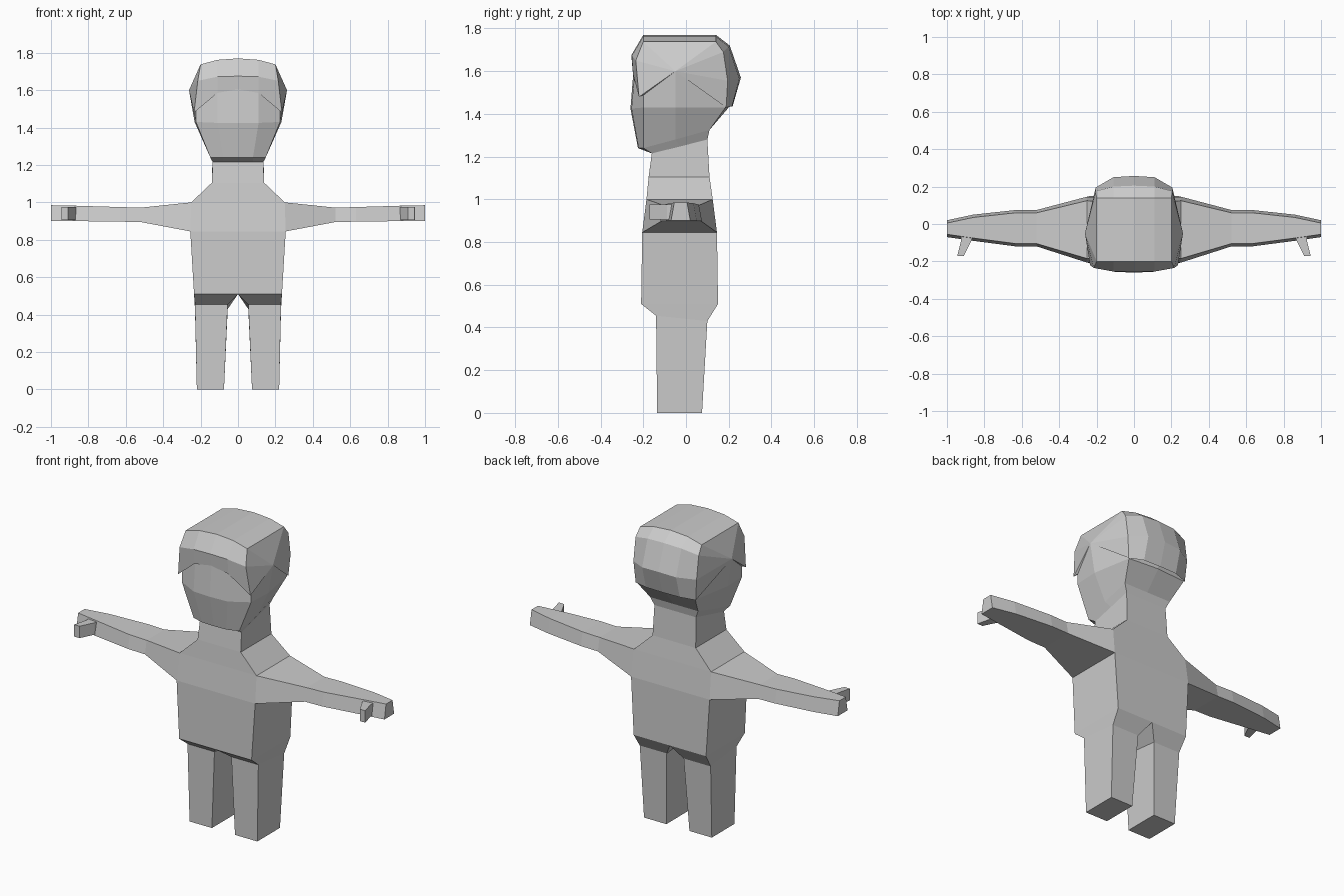
import bpy
import bmesh

cube = bpy.data.objects.get("Cube")
if cube:
    bpy.data.objects.remove(cube, do_unlink=True)

grey = bpy.data.materials.new("plain grey")
grey.use_nodes = True
colour = (0.6, 0.6, 0.6, 1)
grey.diffuse_color = colour
grey.node_tree.nodes["Principled BSDF"].inputs["Base Color"].default_value = colour


class Part:
    """Symmetric mesh whose strips share vertices at equal positions."""

    def __init__(self):
        self.bm = bmesh.new()
        self.cache = {}

    def vert(self, co, side):
        key = (round(co[0] * side, 4) + 0.0, co[1], co[2])
        if key not in self.cache:
            self.cache[key] = self.bm.verts.new(key)
        return self.cache[key]

    def face(self, points):
        for side in (1, -1):
            verts = list(dict.fromkeys(self.vert(p, side) for p in points))
            if len(verts) > 2 and not self.bm.faces.get(verts):
                self.bm.faces.new(verts)

    def loft(self, rows, closed=False, skip=(), cap=False):
        for r, (low, high) in enumerate(zip(rows, rows[1:])):
            count = len(low)
            for i in range(count if closed else count - 1):
                if (r, i) not in skip:
                    j = (i + 1) % count
                    self.face([low[i], low[j], high[j], high[i]])
        if cap:
            self.face(rows[-1])

    def finish(self, name):
        bmesh.ops.recalc_face_normals(self.bm, faces=self.bm.faces)
        mesh = bpy.data.meshes.new(name)
        self.bm.to_mesh(mesh)
        self.bm.free()
        mesh.materials.append(grey)
        obj = bpy.data.objects.new(name, mesh)
        bpy.context.collection.objects.link(obj)


def half_row(x, front, back, z):
    return [(0, front, z), (x, front, z), (x, back, z), (0, back, z)]


def arm_ring(x, front, back, low, high, slant=0.015):
    return [(x, front, low), (x, back, low),
            (x, back - slant, high), (x, front + slant, high)]


# Torso and neck, open at the arm holes
body = Part()
hips = half_row(0.235, -0.21, 0.15, 0.51)
chest = half_row(0.255, -0.205, 0.145, 0.845)
shoulder = half_row(0.25, -0.185, 0.125, 1.0)
neck_base = half_row(0.14, -0.175, 0.11, 1.105)
neck_top = [(0, -0.16, 1.215), (0.135, -0.16, 1.215),
            (0.135, 0.10, 1.28), (0, 0.10, 1.28)]
body.loft([hips, chest, shoulder, neck_base, neck_top], skip={(1, 1)})

# Legs, with the crotch notch between them
leg_top = [(0.055, -0.14, 0.455), (0.23, -0.14, 0.455),
           (0.23, 0.10, 0.43), (0.055, 0.10, 0.43)]
foot = [(0.075, -0.135, 0), (0.22, -0.135, 0), (0.22, 0.075, 0), (0.075, 0.075, 0)]
body.loft([hips, leg_top, foot], closed=True, cap=True)

# Arms
arm_hole = [chest[1], chest[2], shoulder[2], shoulder[1]]
body.loft([arm_hole,
           arm_ring(0.52, -0.12, 0.075, 0.895, 0.972),
           arm_ring(0.63, -0.12, 0.075, 0.897, 0.975),
           arm_ring(0.86, -0.09, 0.05, 0.90, 0.982),
           arm_ring(1.0, -0.07, 0.02, 0.90, 0.985)], closed=True, cap=True)

# Thumbs
body.loft([[(x, y, z) for x, z in ((x0, 0.905), (x1, 0.905), (x1, 0.975), (x0, 0.975))]
           for x0, x1, y in ((0.86, 0.925, -0.06), (0.87, 0.925, -0.09),
                             (0.91, 0.945, -0.17))], closed=True, cap=True)
body.finish("body")

# Head, from the neck joint up beneath the hair
apex = (0.262, -0.05, 1.6)
head = Part()
head.loft([
    [(0, -0.16, 1.215), (0.08, -0.16, 1.215), (0.135, -0.16, 1.215),
     (0.135, -0.03, 1.247), (0.135, 0.10, 1.28), (0, 0.10, 1.28)],
    [(0, -0.225, 1.24), (0.08, -0.222, 1.24), (0.148, -0.20, 1.24),
     (0.16, -0.05, 1.28), (0.155, 0.11, 1.325), (0, 0.11, 1.325)],
    [(0, -0.26, 1.425), (0.11, -0.255, 1.425), (0.225, -0.20, 1.43),
     (0.232, -0.05, 1.43), (0.19, 0.185, 1.43), (0, 0.20, 1.43)],
    [(0, -0.243, 1.64), (0.11, -0.238, 1.62), (0.225, -0.20, 1.54),
     apex, (0.19, 0.18, 1.55), (0, 0.20, 1.55)],
])
head.finish("head")

# Hair, swept from the fringe over the crown to the nape, fanned at the temples
hair = Part()
rows = [
    [(0, -0.21, 1.62), (0.11, -0.21, 1.60), (0.215, -0.17, 1.50)],
    [(0, -0.25, 1.605), (0.11, -0.248, 1.585), (0.235, -0.22, 1.48)],
    [(0, -0.256, 1.675), (0.11, -0.254, 1.672), (0.215, -0.235, 1.65)],
    [(0, -0.20, 1.77), (0.11, -0.20, 1.762), (0.2, -0.20, 1.738)],
    [(0, 0.14, 1.77), (0.11, 0.14, 1.762), (0.2, 0.14, 1.738)],
    [(0, 0.205, 1.72), (0.11, 0.20, 1.715), (0.205, 0.175, 1.69)],
    [(0, 0.257, 1.57), (0.11, 0.25, 1.565), (0.205, 0.195, 1.555)],
    [(0, 0.218, 1.435), (0.11, 0.215, 1.435), (0.195, 0.188, 1.43)],
]
hair.loft([row + [apex] for row in rows])
hair.finish("hair")
